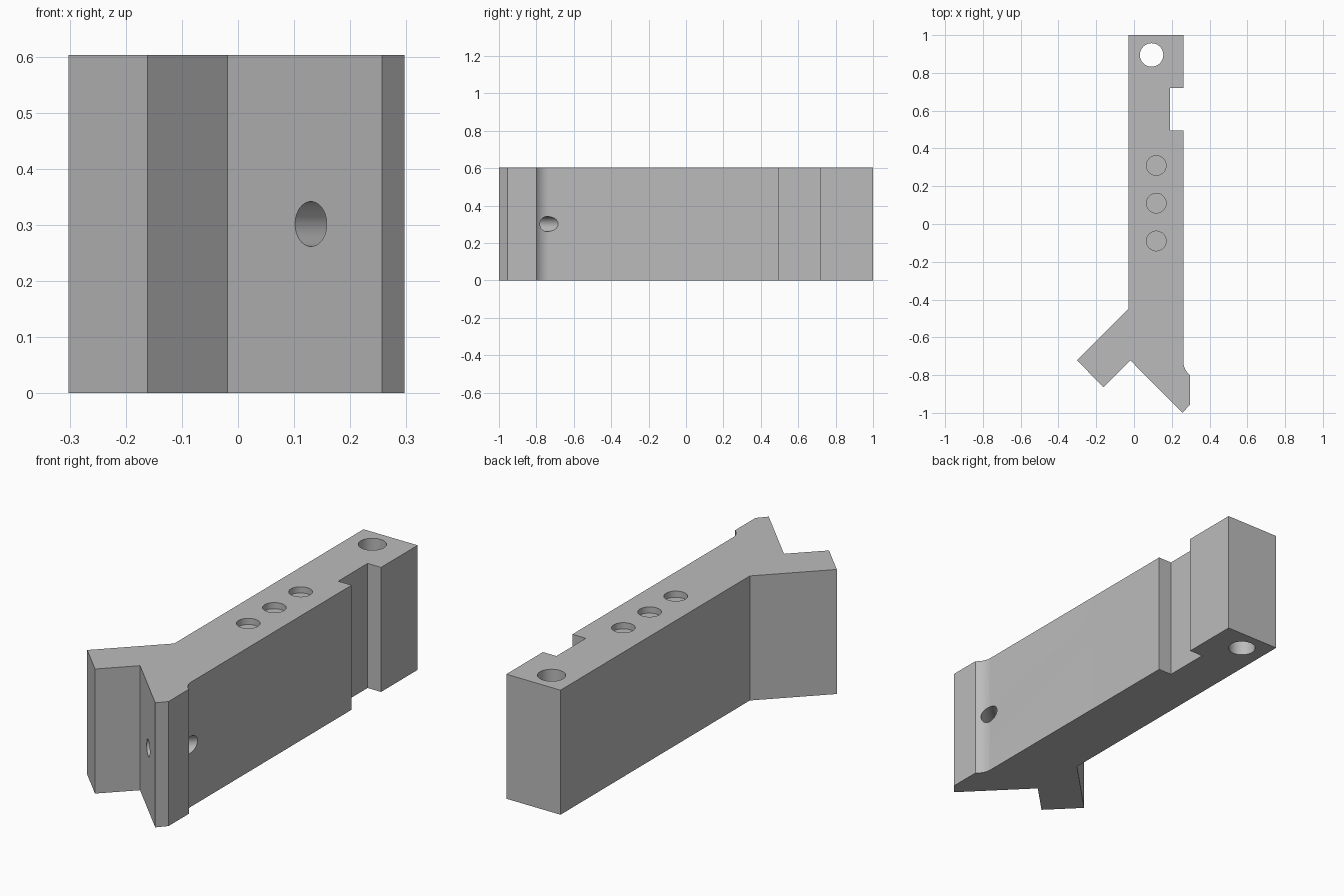
import bpy, bmesh, math
from mathutils import Vector

old = bpy.data.objects.get("Cube")
if old:
    bpy.data.objects.remove(old, do_unlink=True)

HEIGHT = 0.603

grey = bpy.data.materials.new("plain_grey")
grey.use_nodes = True
colour = (0.5, 0.5, 0.5, 1)
grey.diffuse_color = colour
grey.node_tree.nodes["Principled BSDF"].inputs["Base Color"].default_value = colour


def extrude_profile(name, points, height):
    """Raise a closed outline from z = 0 to the given height."""
    bm = bmesh.new()
    base = bm.faces.new([bm.verts.new((x, y, 0)) for x, y in points])
    top = bmesh.ops.extrude_face_region(bm, geom=[base])["geom"]
    verts = [v for v in top if isinstance(v, bmesh.types.BMVert)]
    bmesh.ops.translate(bm, vec=(0, 0, height), verts=verts)
    bmesh.ops.recalc_face_normals(bm, faces=bm.faces)
    mesh = bpy.data.meshes.new(name)
    bm.to_mesh(mesh)
    bm.free()
    mesh.materials.append(grey)
    obj = bpy.data.objects.new(name, mesh)
    bpy.context.collection.objects.link(obj)
    return obj


def drill(body, centre, radius, length, axis=(0, 0, 1)):
    """Cut a round hole, centred on a point, along an axis."""
    turn = Vector((0, 0, 1)).rotation_difference(Vector(axis)).to_euler()
    bpy.ops.mesh.primitive_cylinder_add(
        vertices=64, radius=radius, depth=length, location=centre, rotation=turn)
    cutter = bpy.context.object
    cutter.name = "hole_cutter"
    cutter.hide_render = True
    cutter.data.materials.append(grey)
    mod = body.modifiers.new("hole", "BOOLEAN")
    mod.operation = "DIFFERENCE"
    mod.solver = "EXACT"
    mod.object = cutter
    bpy.context.view_layer.objects.active = body
    bpy.ops.object.modifier_apply(modifier=mod.name)
    bpy.data.objects.remove(cutter, do_unlink=True)


# Bar with a side notch, a forked end and a curved flare on the longer prong
side, flare = 0.262, 0.087
sweep = math.radians(53)
curve = [(side + flare * (1 - math.cos(sweep * i / 12)),
          -0.73 - flare * math.sin(sweep * i / 12)) for i in range(13)]
outline = [(-0.028, 1), (side, 1), (side, 0.72), (0.19, 0.72), (0.19, 0.495),
           (side, 0.495), *curve, (0.297, -0.955), (0.257, -1),
           (-0.019, -0.722), (-0.161, -0.864), (-0.302, -0.722), (-0.028, -0.448)]
body = extrude_profile("forked_bar", outline, HEIGHT)

# Through hole at the back end
drill(body, (0.093, 0.895, HEIGHT / 2), 0.062, 1)

# Row of three shallow round pockets in the top
pocket_depth = 0.03
for y in (0.31, 0.11, -0.09):
    drill(body, (0.118, y, HEIGHT), 0.052, 2 * pocket_depth)

# Slanted cross hole through the longer prong
drill(body, (0.195, -0.807, HEIGHT / 2), 0.04, 0.6, (1, 1, 0))

bpy.ops.object.select_all(action="DESELECT")
body.select_set(True)
bpy.context.view_layer.objects.active = body
bpy.ops.object.shade_smooth_by_angle(angle=math.radians(25))
